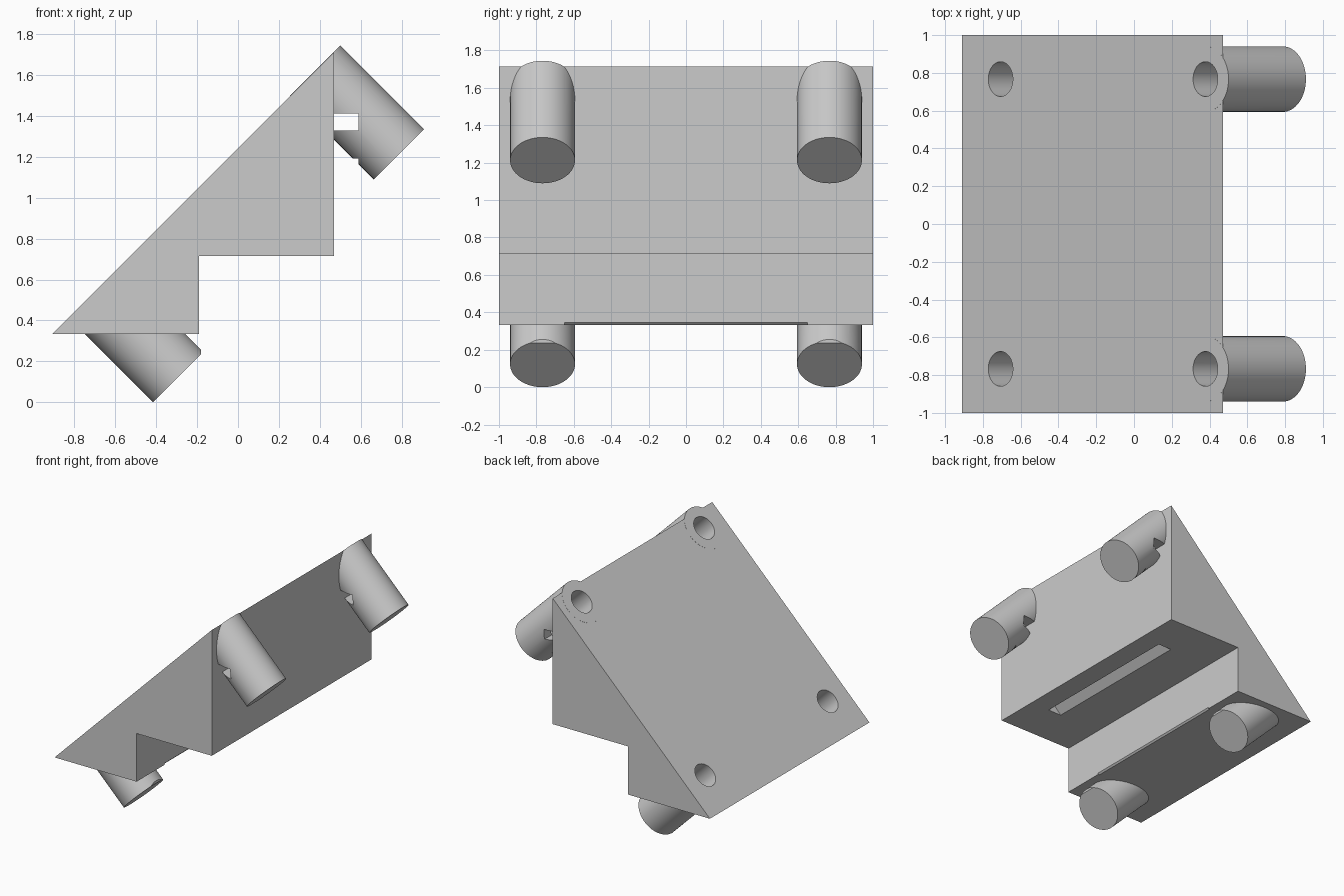
import bpy
import bmesh
import math
from mathutils import Matrix, Vector

cube = bpy.data.objects.get("Cube")
if cube:
    bpy.data.objects.remove(cube, do_unlink=True)

grey = bpy.data.materials.new("plain_grey")
grey.use_nodes = True
colour = (0.6, 0.6, 0.6, 1)
grey.diffuse_color = colour
grey.node_tree.nodes["Principled BSDF"].inputs["Base Color"].default_value = colour

INWARD = Vector((1, 0, -1)).normalized()   # square to the sloping face
PEG_Y = 0.767


def finish(name, bm):
    bmesh.ops.recalc_face_normals(bm, faces=bm.faces)
    mesh = bpy.data.meshes.new(name)
    bm.to_mesh(mesh)
    bm.free()
    mesh.materials.append(grey)
    obj = bpy.data.objects.new(name, mesh)
    bpy.context.collection.objects.link(obj)
    return obj


def prism(name, profile, y0, y1):
    """Extrude an x-z outline along y."""
    bm = bmesh.new()
    face = bm.faces.new([bm.verts.new((x, y0, z)) for x, z in profile])
    moved = bmesh.ops.extrude_face_region(bm, geom=[face])["geom"]
    verts = [g for g in moved if isinstance(g, bmesh.types.BMVert)]
    bmesh.ops.translate(bm, verts=verts, vec=(0, y1 - y0, 0))
    return finish(name, bm)


def box(name, x0, x1, z0, z1):
    return prism(name, [(x0, z0), (x1, z0), (x1, z1), (x0, z1)], -1.2, 1.2)


def rod(name, top, start, end, radius):
    """Cylinder along the inward axis, measured from a point on the slope."""
    bm = bmesh.new()
    turn = INWARD.to_track_quat("Z", "Y").to_matrix().to_4x4()
    place = Matrix.Translation(Vector(top) + INWARD * (start + end) / 2) @ turn
    bmesh.ops.create_cone(bm, cap_ends=True, segments=64, radius1=radius,
                          radius2=radius, depth=end - start, matrix=place)
    return finish(name, bm)


def combine(target, tool, operation):
    mod = target.modifiers.new("combine", "BOOLEAN")
    mod.operation = operation
    mod.solver = "EXACT"
    mod.object = tool
    bpy.context.view_layer.objects.active = target
    bpy.ops.object.modifier_apply(modifier=mod.name)
    bpy.data.objects.remove(tool, do_unlink=True)


# Stepped wedge
wedge = prism("stepped_wedge", [(-0.91, 0.333), (-0.19, 0.333), (-0.19, 0.715),
                                (0.47, 0.715), (0.47, 1.713)], -1, 1)

# Slanted strap slot through the steps
strap = prism("strap_cutter", [(-0.2175, 0.3175), (-0.1575, 0.2575),
                               (0.41, 0.825), (0.35, 0.885)], -0.65, 0.65)
combine(wedge, strap, "DIFFERENCE")

# Four pegs, trimmed for the bracket, then joined to the wedge
for y in (-PEG_Y, PEG_Y):
    upper = rod("upper_peg", (0.3775, y, 1.6225), 0.0005, 0.58, 0.1735)
    combine(upper, box("groove_cutter", 0.35, 0.59, 1.33, 1.412), "DIFFERENCE")
    combine(upper, box("lip_cutter", 0.35, 0.59, 1.0, 1.193), "DIFFERENCE")
    lower = rod("lower_peg", (-0.7025, y, 0.5325), 0.0005, 0.58, 0.1735)
    combine(lower, box("edge_cutter", -0.18, 0.1, 0.0, 0.32), "DIFFERENCE")
    combine(wedge, upper, "UNION")
    combine(wedge, lower, "UNION")

# Blind screw holes from the slope into the pegs
for y in (-PEG_Y, PEG_Y):
    for x, z in ((0.3775, 1.6225), (-0.7025, 0.5325)):
        combine(wedge, rod("hole_cutter", (x, y, z), -0.1, 0.5, 0.092), "DIFFERENCE")

bpy.ops.object.select_all(action="DESELECT")
wedge.select_set(True)
bpy.context.view_layer.objects.active = wedge
bpy.ops.object.shade_smooth_by_angle(angle=math.radians(30))
